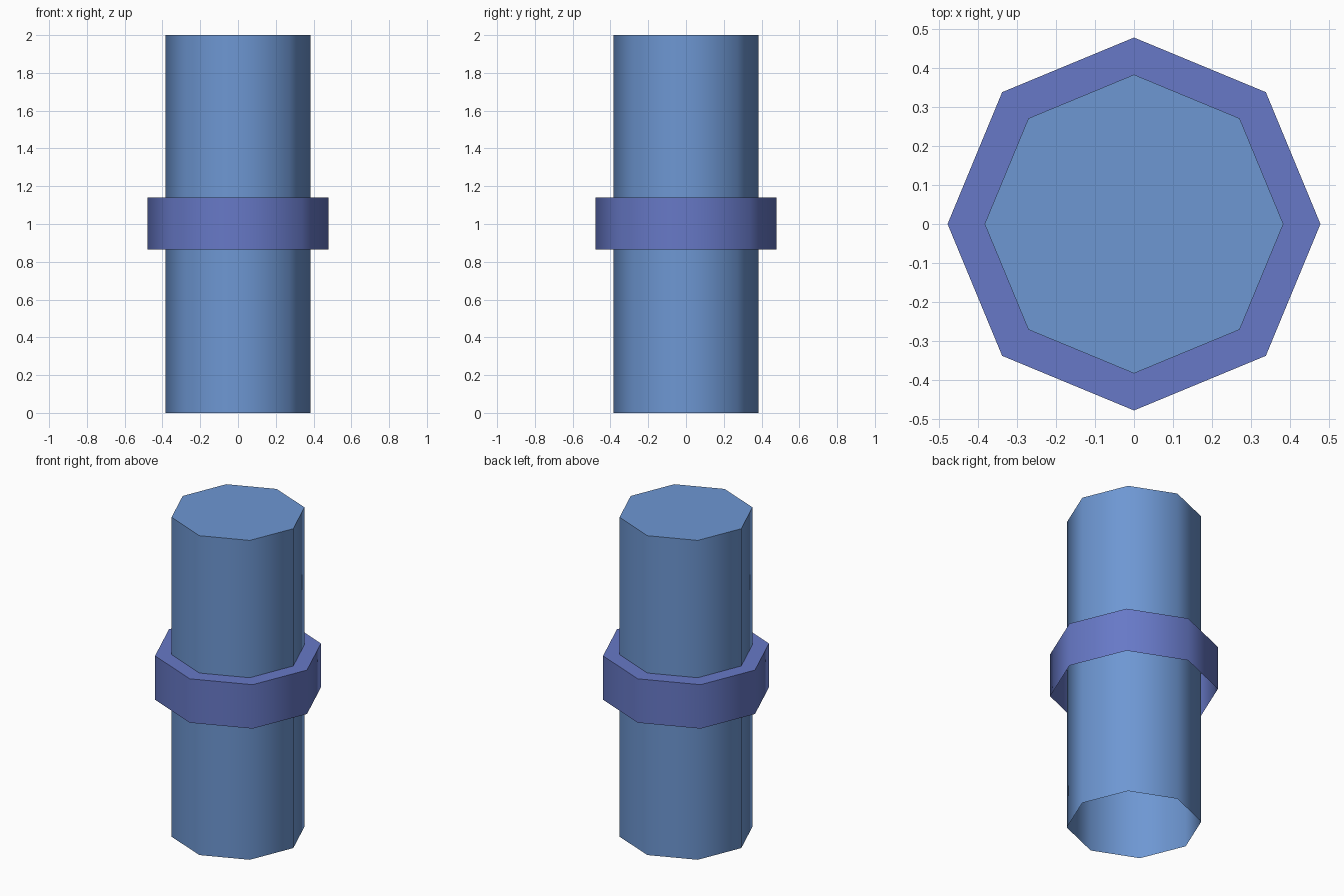
import bpy, bmesh, math

if "Cube" in bpy.data.objects:
    bpy.data.objects.remove(bpy.data.objects["Cube"])

SIDES = 8


def material(name, color):
    m = bpy.data.materials.new(name)
    m.diffuse_color = (*color, 1.0)
    m.use_nodes = True
    m.node_tree.nodes["Principled BSDF"].inputs["Base Color"].default_value = m.diffuse_color
    return m


def capped_tube(name, radius, z0, z1, mat):
    """Octagonal shell with a flat top and an open bottom."""
    bm = bmesh.new()
    rings = []
    for z in (z0, z1):
        rings.append([bm.verts.new((radius * math.cos(math.tau * i / SIDES),
                                    radius * math.sin(math.tau * i / SIDES), z))
                      for i in range(SIDES)])
    low, high = rings
    for i in range(SIDES):
        j = (i + 1) % SIDES
        wall = bm.faces.new((low[i], low[j], high[j], high[i]))
        wall.smooth = True
    bm.faces.new(high)
    # crisp rim between smooth wall and flat cap
    for i in range(SIDES):
        bm.edges.get((high[i], high[(i + 1) % SIDES])).smooth = False
    mesh = bpy.data.meshes.new(name)
    bm.to_mesh(mesh)
    bm.free()
    mesh.materials.append(mat)
    obj = bpy.data.objects.new(name, mesh)
    bpy.context.collection.objects.link(obj)
    return obj


pipe_blue = material("pipe_blue", (0.155, 0.31, 0.65))
collar_violet = material("collar_violet", (0.135, 0.19, 0.57))

# Main pipe and the collar around its middle
capped_tube("pipe", 0.383, 0.0, 2.0, pipe_blue)
capped_tube("collar", 0.478, 0.865, 1.14, collar_violet)
